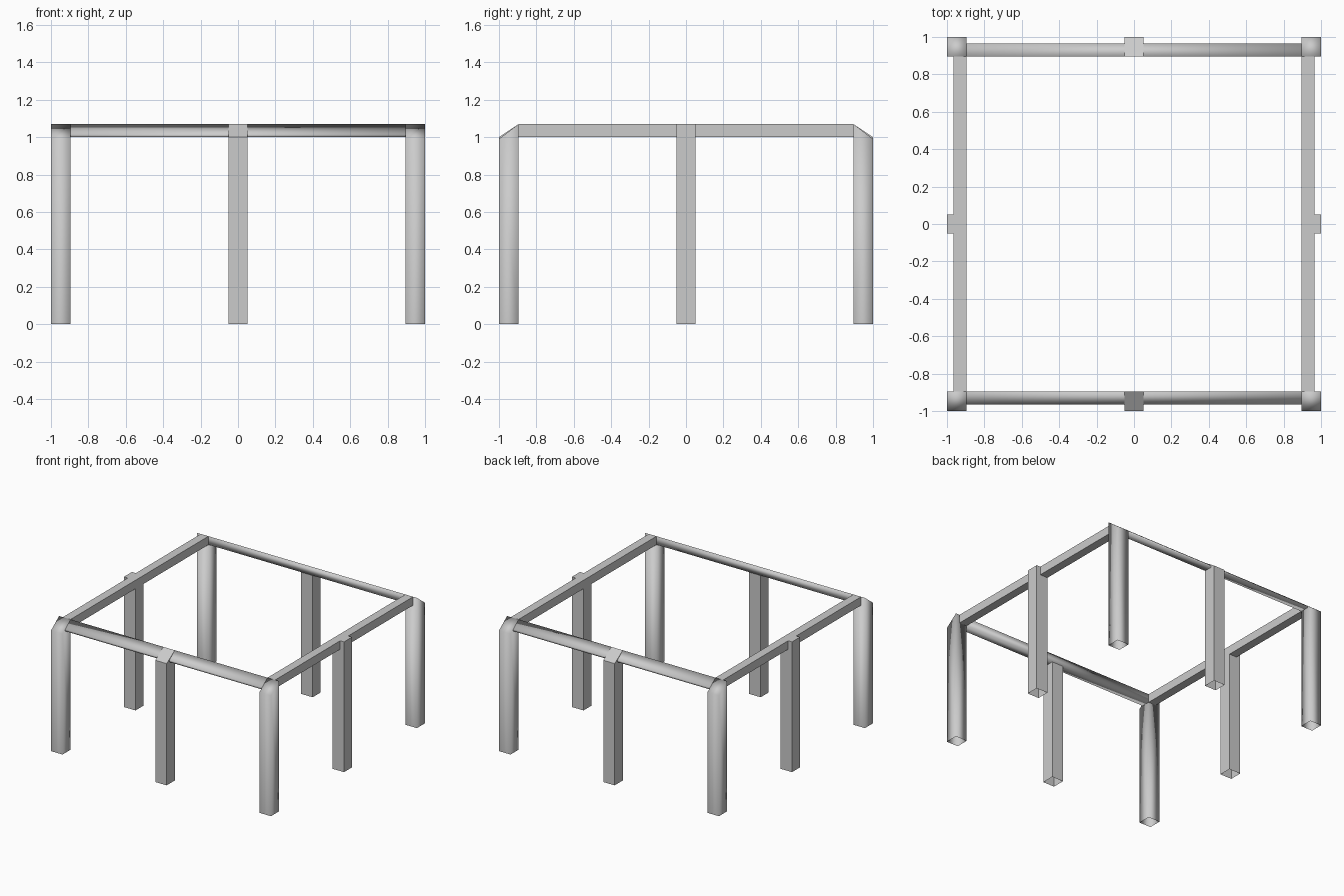
import bpy, bmesh
from mathutils import Vector

if "Cube" in bpy.data.objects:
    bpy.data.objects.remove(bpy.data.objects["Cube"])

IN, RAIL, TOP = 0.895, 0.965, 1.07   # inner face, rail outer face, top height


def prism(name, profile, x0, x1, side=1, smooth=False, open_bottom=False):
    """Extrude a (y, z) profile along x; side=-1 puts it on the front."""
    bm = bmesh.new()
    face = bm.faces.new([bm.verts.new((x0, side * y, z)) for y, z in profile])
    ext = bmesh.ops.extrude_face_region(bm, geom=[face])
    new = [v for v in ext["geom"] if isinstance(v, bmesh.types.BMVert)]
    bmesh.ops.translate(bm, verts=new, vec=Vector((x1 - x0, 0, 0)))
    bmesh.ops.recalc_face_normals(bm, faces=bm.faces)
    if open_bottom:
        low = [f for f in bm.faces if all(v.co.z < 1e-5 for v in f.verts)]
        bmesh.ops.delete(bm, geom=low, context='FACES_ONLY')
    for f in bm.faces:
        f.smooth = smooth
    mesh = bpy.data.meshes.new(name)
    bm.to_mesh(mesh)
    bm.free()
    obj = bpy.data.objects.new(name, mesh)
    bpy.context.collection.objects.link(obj)
    return obj


def leg_profile(outer_z):
    return [(IN, 0), (1, 0), (1, outer_z), (IN, TOP)]


# front and back: sloped rails, corner legs and middle legs
rail = [(IN, 1.0), (RAIL, 1.0), (RAIL, 1.015), (IN, TOP)]
for label, s in (("front", -1), ("back", 1)):
    prism(label + "_rail", rail, -IN, IN, s, smooth=True)
    prism(label + "_middle_leg", leg_profile(1.0), -0.052, 0.052, s, open_bottom=True)
    prism(label + "_left_corner_leg", leg_profile(0.99), -1, -IN, s, True, True)
    prism(label + "_right_corner_leg", leg_profile(0.99), IN, 1, s, True, True)

# sides: flat-topped rails and middle legs
side_rail = [(-IN, 1.0), (IN, 1.0), (IN, TOP), (-IN, TOP)]
side_leg = [(-0.052, 0), (0.052, 0), (0.052, TOP), (-0.052, TOP)]
for label, s in (("left", -1), ("right", 1)):
    prism(label + "_rail", side_rail, s * IN, s * RAIL)
    prism(label + "_middle_leg", side_leg, s * IN, s * 1.0, open_bottom=True)
